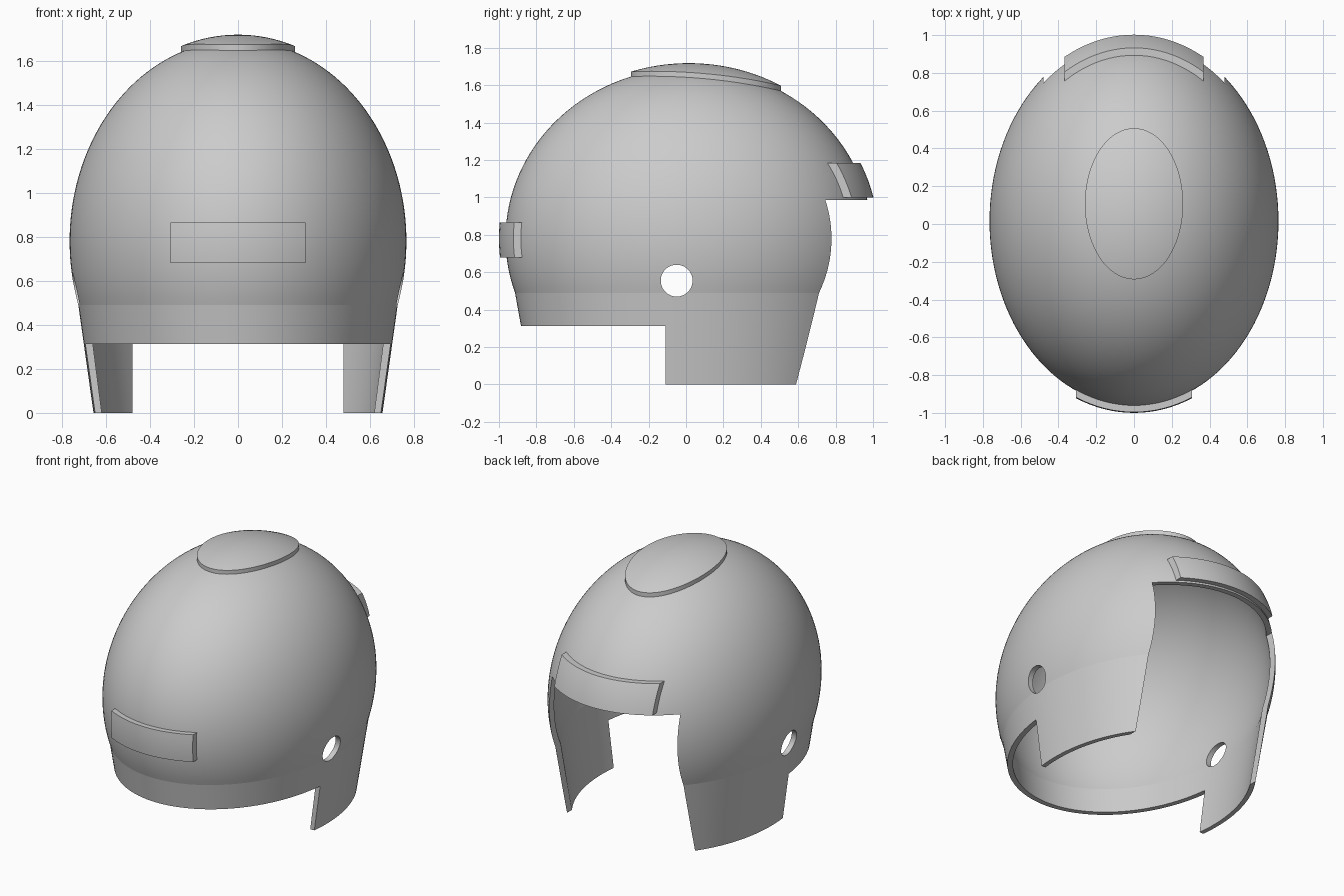
import bpy, bmesh
from math import sin, cos, pi, asin, radians
from mathutils import Matrix, Vector

cube = bpy.data.objects.get("Cube")
if cube:
    bpy.data.objects.remove(cube, do_unlink=True)

SEGS, RINGS = 128, 56
CENTRE_Y, CENTRE_Z = 0.015, 0.78
AXES = Vector((0.765, 0.98, 0.913))
SKIRT_TOP, SKIRT_SCALE = 0.49, 0.858

grey = bpy.data.materials.new("helmet grey")
grey.use_nodes = True
colour = (0.6, 0.6, 0.6, 1)
grey.diffuse_color = colour
grey.node_tree.nodes["Principled BSDF"].inputs["Base Color"].default_value = colour


def finish(name, bm):
    bmesh.ops.recalc_face_normals(bm, faces=bm.faces)
    mesh = bpy.data.meshes.new(name)
    bm.to_mesh(mesh)
    bm.free()
    obj = bpy.data.objects.new(name, mesh)
    bpy.context.collection.objects.link(obj)
    return obj


def dome_surface(bm, offset):
    """Egg-shaped dome with a straight tapered skirt; returns its bottom ring."""
    a, b, c = AXES + Vector((offset,) * 3)
    low = asin((SKIRT_TOP - CENTRE_Z) / c)
    angles = [pi / 2 + (low - pi / 2) * i / RINGS for i in range(1, RINGS + 1)]
    levels = [(cos(t), CENTRE_Z + c * sin(t)) for t in angles] + [(SKIRT_SCALE, 0)]
    pole = bm.verts.new((0, CENTRE_Y, CENTRE_Z + c))
    last = None
    for s, z in levels:
        ring = [bm.verts.new((a * s * cos(2 * pi * k / SEGS),
                              CENTRE_Y + b * s * sin(2 * pi * k / SEGS), z))
                for k in range(SEGS)]
        for k in range(SEGS):
            n = (k + 1) % SEGS
            if last:
                bm.faces.new((last[k], ring[k], ring[n], last[n]))
            else:
                bm.faces.new((pole, ring[k], ring[n]))
        last = ring
    return last


def dome(name, outer, inner):
    bm = bmesh.new()
    o, i = dome_surface(bm, outer), dome_surface(bm, inner)
    for k in range(SEGS):
        n = (k + 1) % SEGS
        bm.faces.new((o[k], i[k], i[n], o[n]))
    return finish(name, bm)


def box(low, high):
    low, high = Vector(low), Vector(high)
    bm = bmesh.new()
    bmesh.ops.create_cube(bm, size=1, matrix=Matrix.Translation((low + high) / 2)
                          @ Matrix.Diagonal((*(high - low), 1)))
    return finish("cutter", bm)


def cylinder(centre, rx, ry, length, turn=Matrix()):
    bm = bmesh.new()
    bmesh.ops.create_cone(bm, cap_ends=True, segments=96, radius1=1, radius2=1, depth=1,
                          matrix=Matrix.Translation(centre) @ turn
                          @ Matrix.Diagonal((rx, ry, length, 1)))
    return finish("cutter", bm)


def carve(obj, operation, cutters):
    bpy.context.view_layer.objects.active = obj
    for cutter in cutters:
        cutter.hide_render = True
        mod = obj.modifiers.new("carve", 'BOOLEAN')
        mod.operation, mod.solver, mod.object = operation, 'EXACT', cutter
        bpy.ops.object.modifier_apply(modifier=mod.name)
        bpy.data.objects.remove(cutter, do_unlink=True)
    obj.data.materials.clear()
    obj.data.materials.append(grey)
    for face in obj.data.polygons:
        face.material_index = 0
    bpy.ops.object.select_all(action='DESELECT')
    obj.select_set(True)
    bpy.ops.object.shade_smooth_by_angle(angle=radians(6))


# Shell with raised brim, large opening and ear holes
shell = dome("helmet_shell", 0, -0.035)
carve(shell, 'DIFFERENCE', [
    box((-2, -2, -1), (2, -0.11, 0.312)),
    box((-0.48, 0, -1), (0.48, 2, 0.985)),
    cylinder((0, -0.05, 0.555), 0.085, 0.085, 3, Matrix.Rotation(pi / 2, 4, 'Y')),
])

# Raised plates that follow the dome
for name, height, region in (
    ("front_plate", 0.035, box((-0.306, -2, 0.68), (0.306, 0, 0.865))),
    ("opening_visor", 0.035, box((-0.368, 0, 1.0), (0.368, 2, 1.185))),
    ("crown_cap", 0.025, cylinder((0, 0.107, 1.7), 0.26, 0.4, 1)),
):
    carve(dome(name, height, -0.006), 'INTERSECT', [region])
